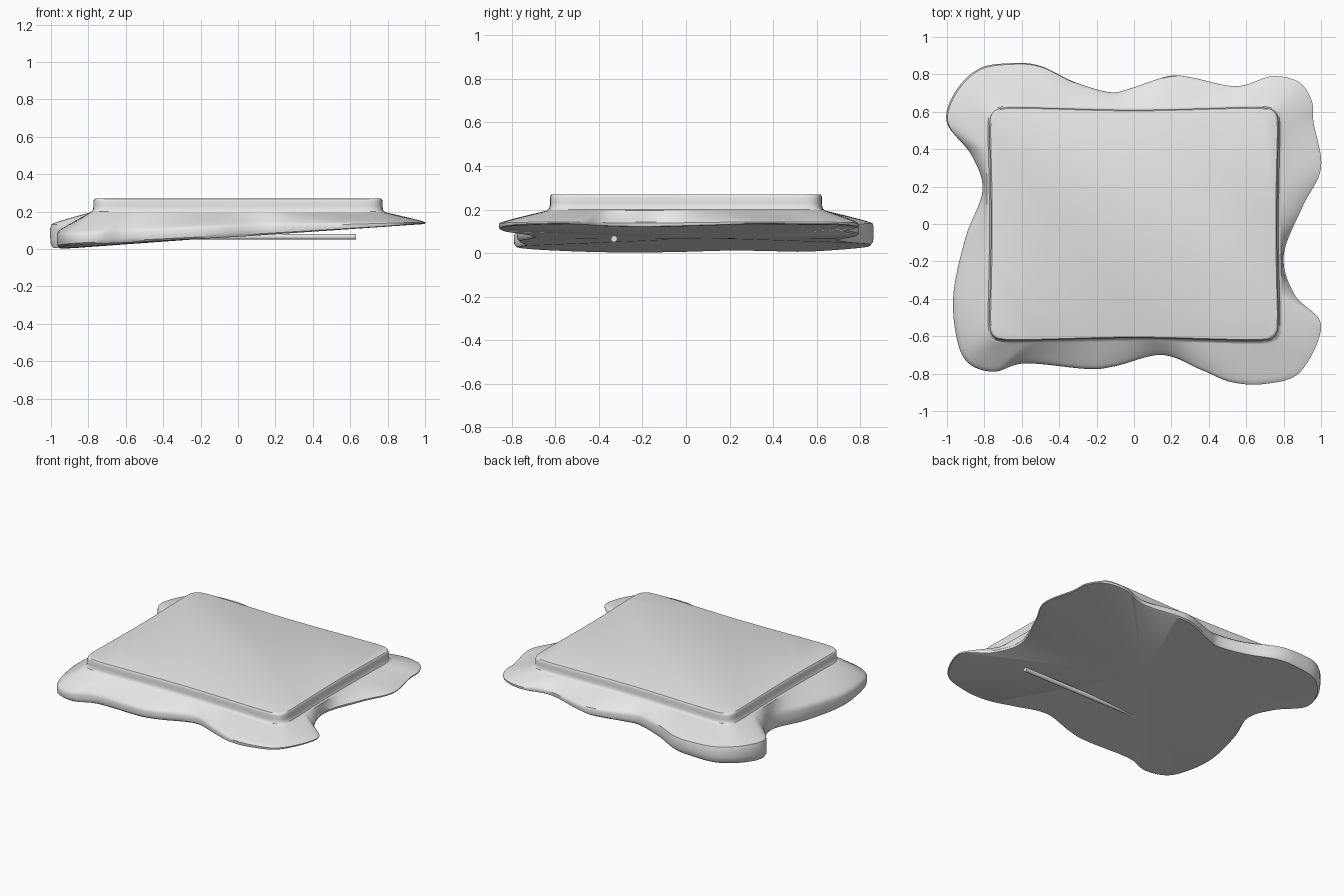
import bpy, math
from mathutils import Vector

if "Cube" in bpy.data.objects:
    bpy.data.objects.remove(bpy.data.objects["Cube"])

# One plain grey for everything
grey = bpy.data.materials.new("light grey")
grey.use_nodes = True
COLOUR = (0.8, 0.8, 0.8, 1)
grey.diffuse_color = COLOUR
grey.node_tree.nodes["Principled BSDF"].inputs["Base Color"].default_value = COLOUR

# Wavy outline, anticlockwise from the +x side
OUTLINE = [
    (1, .3), (.96, .54), (.95, .66), (.88, .76), (.74, .79), (.6, .745), (.5, .74),
    (.3, .785), (.18, .79), (-.02, .725), (-.13, .705), (-.32, .76), (-.5, .845),
    (-.65, .86), (-.83, .83), (-.96, .7), (-1, .54), (-.87, .37), (-.81, .18),
    (-.9, -.07), (-.965, -.37), (-.95, -.6), (-.89, -.74), (-.75, -.79),
    (-.58, -.745), (-.25, -.775), (-.1, -.76), (.15, -.7), (.36, -.78), (.52, -.845),
    (.7, -.855), (.89, -.79), (1, -.54), (.86, -.38), (.8, -.17), (.9, .09),
]


def closed_spline(points, steps):
    """Catmull-Rom curve through a closed loop of points."""
    pts = [Vector(p) for p in points]
    n, result = len(pts), []
    for i in range(n):
        a, b, c, d = (pts[(i + k - 1) % n] for k in range(4))
        for s in range(steps):
            t = s / steps
            result.append(0.5 * (2 * b + (c - a) * t
                                 + (2 * a - 5 * b + 4 * c - d) * t * t
                                 + (3 * b - a - 3 * c + d) * t ** 3))
    return result


def panel_edge(p):
    """Point on the slightly waisted rounded rectangle, in the direction of p."""
    d = p.normalized()
    half_x = 0.765 + 0.03 * d.y ** 2
    half_y = 0.61 + 0.03 * d.x ** 2
    power = 18
    return d / ((abs(d.x) / half_x) ** power + (abs(d.y) / half_y) ** power) ** (1 / power)


def bottom_z(p):
    return max(0, 0.065 + 0.0675 * p.x + 0.03 * p.y ** 2 * max(0, -p.x))


def rim_z(p):
    return 0.128 + 0.018 * p.x - 0.04 * min(p.x, 0) * p.y


def add_object(name, verts, faces, angle=35):
    mesh = bpy.data.meshes.new(name)
    mesh.from_pydata(verts, [], faces)
    mesh.materials.append(grey)
    obj = bpy.data.objects.new(name, mesh)
    bpy.context.collection.objects.link(obj)
    bpy.ops.object.select_all(action='DESELECT')
    obj.select_set(True)
    bpy.context.view_layer.objects.active = obj
    bpy.ops.object.shade_smooth_by_angle(angle=math.radians(angle))
    return obj


def loft(name, rings, bottom_centre=None, top_cap=False):
    """Skin a stack of matching rings, from the lowest to the highest."""
    n = len(rings[0])
    verts = [v for ring in rings for v in ring]
    faces = []
    for r in range(len(rings) - 1):
        for i in range(n):
            j = (i + 1) % n
            faces.append((r * n + i, r * n + j, (r + 1) * n + j, (r + 1) * n + i))
    if bottom_centre:
        verts.append(bottom_centre)
        faces += [(len(verts) - 1, (i + 1) % n, i) for i in range(n)]
    if top_cap:
        faces.append(tuple(range((len(rings) - 1) * n, len(rings) * n)))
    return add_object(name, verts, faces)


outline = closed_spline(OUTLINE, 8)
panel = [panel_edge(p) for p in outline]

# Wavy base: wedge-shaped wall with a rounded rim
rings = []
for scale, rise in ((.985, 0), (.997, .15), (1, .4), (1, .8), (.993, 1)):
    rings.append([(p.x * scale, p.y * scale,
                   bottom_z(p) + rise * (rim_z(p) - bottom_z(p))) for p in outline])

# Skirt rising from the rim to the foot of the panel
FOOT = 0.195
for s in (.1, .3, .5, .7, .85, 1):
    ring = []
    for p, q in zip(outline, panel):
        xy = (p * .993).lerp(q * 1.025, s)
        z = rim_z(p) + (FOOT - rim_z(p)) * s ** 0.9
        ring.append((xy.x, xy.y, z))
    rings.append(ring)
loft("wavy_base", rings, bottom_centre=(0, 0.1, 0.068))

# Raised panel with a fillet at its foot and a rounded top edge
PANEL_PROFILE = ((1.025, FOOT), (1.01, .201), (1.002, .213), (1, .23), (1, .253),
                 (.997, .262), (.991, .268), (.982, .27))
loft("raised_panel", [[(q.x * s, q.y * s, z) for q in panel] for s, z in PANEL_PROFILE],
     top_cap=True)

# Thin rod under the base, its inner end buried in the wedge
bpy.ops.mesh.primitive_cylinder_add(vertices=16, radius=0.015, depth=0.95,
                                    location=(0.155, -0.33, 0.065),
                                    rotation=(0, math.pi / 2, 0))
rod = bpy.context.object
rod.name = "under_rod"
rod.data.materials.append(grey)
bpy.ops.object.shade_smooth_by_angle(angle=math.radians(35))
